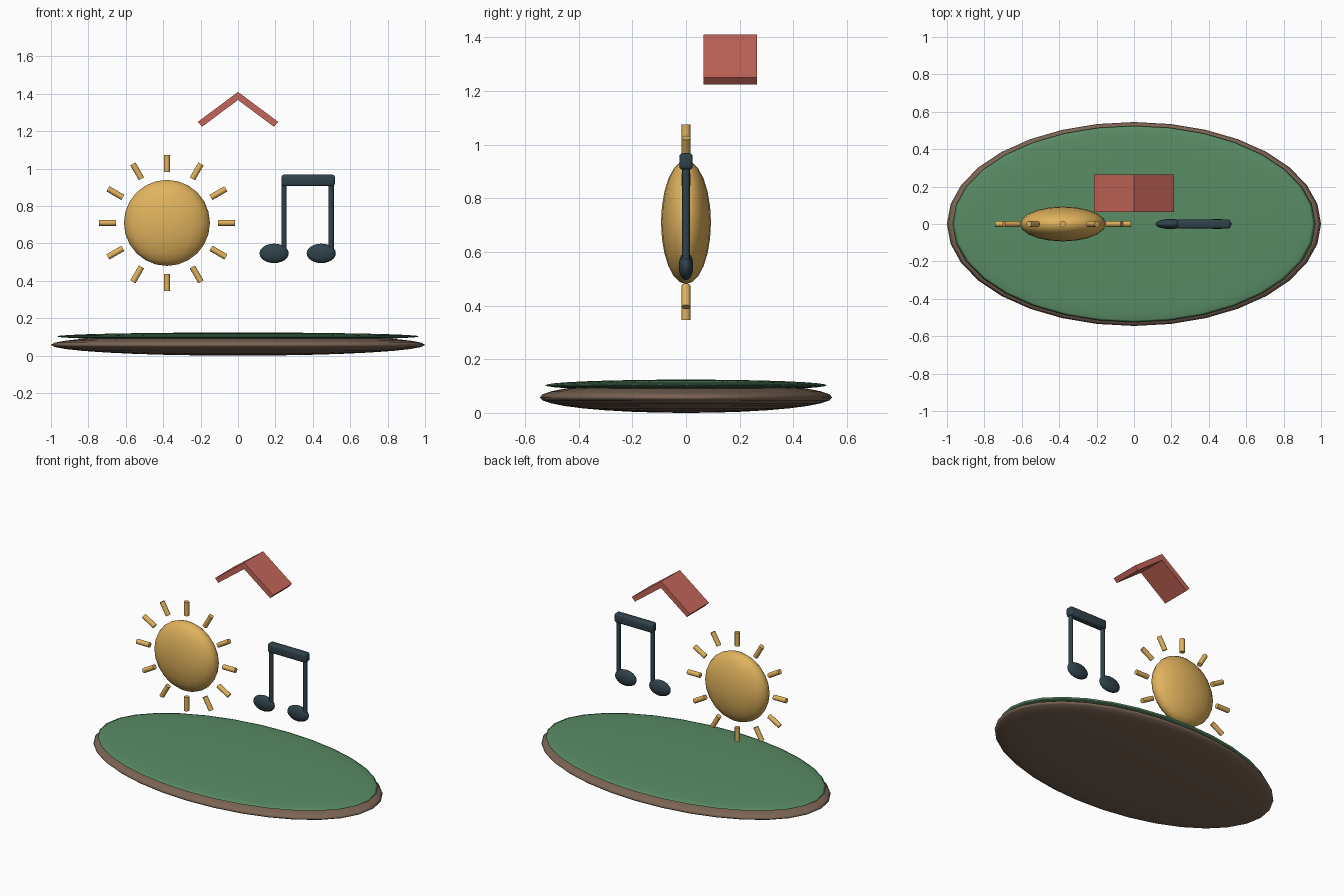
import bpy, bmesh, math
from mathutils import Matrix, Vector

if "Cube" in bpy.data.objects:
    bpy.data.objects.remove(bpy.data.objects["Cube"])


def material(name, color):
    m = bpy.data.materials.new(name)
    m.diffuse_color = (*color, 1)
    m.use_nodes = True
    m.node_tree.nodes["Principled BSDF"].inputs["Base Color"].default_value = m.diffuse_color
    return m


GRASS = material("green", (0.10, 0.26, 0.13))
SOIL = material("brown", (0.20, 0.13, 0.09))
GOLD = material("gold", (0.75, 0.45, 0.11))
SLATE = material("slate", (0.03, 0.055, 0.07))
RED = material("red", (0.55, 0.13, 0.10))


def finish(name, bm, mat, smooth=True):
    bmesh.ops.recalc_face_normals(bm, faces=bm.faces)
    me = bpy.data.meshes.new(name)
    bm.to_mesh(me)
    bm.free()
    me.materials.append(mat)
    ob = bpy.data.objects.new(name, me)
    bpy.context.collection.objects.link(ob)
    if smooth:
        bpy.ops.object.select_all(action='DESELECT')
        ob.select_set(True)
        bpy.context.view_layer.objects.active = ob
        bpy.ops.object.shade_smooth_by_angle(angle=math.radians(40))
    return ob


def ellipsoid(name, center, radii, mat, segs, rings):
    bm = bmesh.new()
    bmesh.ops.create_uvsphere(bm, u_segments=segs, v_segments=rings, radius=1,
                              matrix=Matrix.LocRotScale(Vector(center), None, Vector(radii)))
    ob = finish(name, bm, mat, smooth=False)
    ob.data.shade_smooth()
    return ob


def rod(name, a, b, radius, mat, sides=12):
    a, b = Vector(a), Vector(b)
    rot = (b - a).to_track_quat('Z', 'Y')
    bm = bmesh.new()
    bmesh.ops.create_cone(bm, cap_ends=True, segments=sides, radius1=radius, radius2=radius,
                          depth=(b - a).length,
                          matrix=Matrix.LocRotScale((a + b) / 2, rot, None))
    return finish(name, bm, mat)


# Ground: brown disc with a thin grass layer
ellipsoid("soil_base", (0, 0, 0.058), (1, 0.545, 0.058), SOIL, 32, 16)
ellipsoid("grass_top", (0, 0, 0.103), (0.97, 0.525, 0.021), GRASS, 32, 16)

# Sun with twelve rays
sun = Vector((-0.38, 0, 0.71))
ellipsoid("sun_disc", sun, (0.23, 0.093, 0.23), GOLD, 20, 12)
for i in range(12):
    a = i * math.tau / 12
    d = Vector((math.cos(a), 0, math.sin(a)))
    rod("sun_ray", sun + d * 0.272, sun + d * 0.364, 0.016, GOLD)

# Pair of notes: heads and stems
for x in (0.193, 0.445):
    ellipsoid("note_head", (x, 0, 0.547), (0.078, 0.027, 0.052), SLATE, 20, 12)
    rod("note_stem", (x + 0.053, 0, 0.55), (x + 0.053, 0, 0.93), 0.014, SLATE)

# Beam joining the stems
bm = bmesh.new()
bmesh.ops.create_cube(bm, size=1, matrix=Matrix.LocRotScale(
    Vector((0.375, 0, 0.937)), None, Vector((0.285, 0.05, 0.062))))
bmesh.ops.bevel(bm, geom=bm.edges[:], offset=0.014, segments=3, profile=0.5, affect='EDGES')
finish("note_beam", bm, SLATE)

# Floating gable roof
outline = [(-0.215, 1.25), (0, 1.41), (0.215, 1.25), (0.192, 1.224), (0, 1.367), (-0.192, 1.224)]
bm = bmesh.new()
face = bm.faces.new([bm.verts.new((x, 0.065, z)) for x, z in outline])
ext = bmesh.ops.extrude_face_region(bm, geom=[face])
bmesh.ops.translate(bm, vec=(0, 0.2, 0),
                    verts=[g for g in ext["geom"] if isinstance(g, bmesh.types.BMVert)])
finish("roof", bm, RED, smooth=False)
